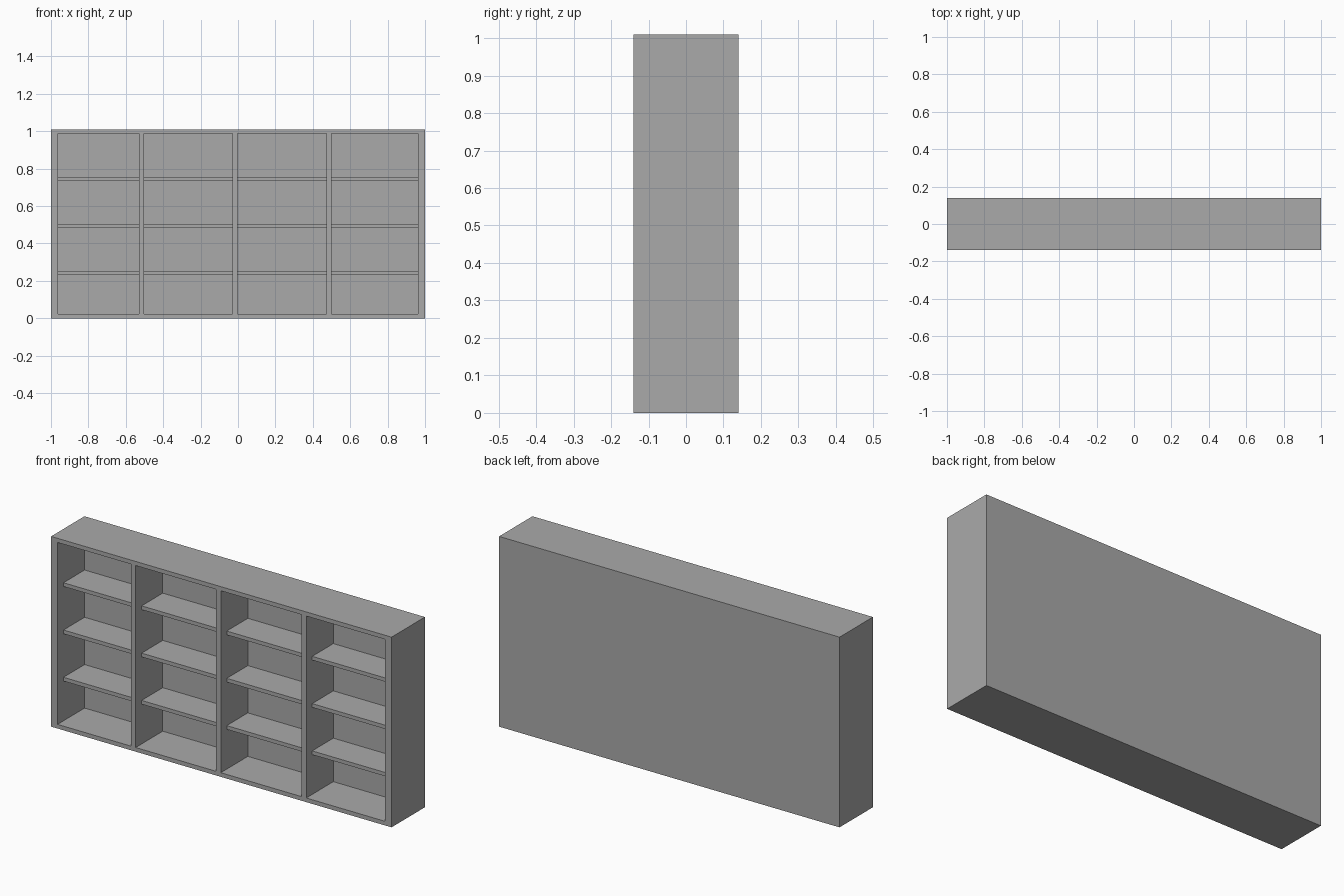
import bpy, bmesh
from mathutils import Matrix

if "Cube" in bpy.data.objects:
    bpy.data.objects.remove(bpy.data.objects["Cube"])

grey = bpy.data.materials.new("plain_grey")
grey.diffuse_color = (0.4, 0.4, 0.4, 1)
grey.use_nodes = True
grey.node_tree.nodes["Principled BSDF"].inputs["Base Color"].default_value = grey.diffuse_color

FRONT, BACK, HEIGHT = -0.14, 0.14, 1.01
INNER_BACK = 0.087
SHELF_FRONT = -0.09
COLUMNS = [(-0.962, -0.53), (-0.503, -0.03), (-0.003, 0.472), (0.499, 0.962)]
SHELVES = [0.233, 0.484, 0.735]
SHELF_THICK = 0.02


def make_boxes(name, boxes):
    """One object made of axis-aligned boxes given as (x, y, z) ranges."""
    bm = bmesh.new()
    for ranges in boxes:
        centre = [(a + b) / 2 for a, b in ranges]
        size = [b - a for a, b in ranges]
        bmesh.ops.create_cube(bm, size=1, matrix=Matrix.Translation(centre) @ Matrix.Diagonal((*size, 1)))
    mesh = bpy.data.meshes.new(name)
    bm.to_mesh(mesh)
    bm.free()
    mesh.materials.append(grey)
    obj = bpy.data.objects.new(name, mesh)
    bpy.context.collection.objects.link(obj)
    return obj


# Carcass: solid block with four open columns cut in, leaving sides, dividers and back
carcass = make_boxes("carcass", [((-1, 1), (FRONT, BACK), (0, HEIGHT))])
cutter = make_boxes("column_cutter", [(c, (FRONT - 0.1, INNER_BACK), (0.022, 0.988)) for c in COLUMNS])
cutter.hide_render = True
cut = carcass.modifiers.new("columns", 'BOOLEAN')
cut.operation = 'DIFFERENCE'
cut.solver = 'EXACT'
cut.object = cutter
bpy.context.view_layer.objects.active = carcass
bpy.ops.object.modifier_apply(modifier=cut.name)
bpy.data.objects.remove(cutter)

# Shelves: set back from the front edge, three in each column
for i, column in enumerate(COLUMNS, 1):
    for j, z in enumerate(SHELVES, 1):
        make_boxes(f"shelf_{i}_{j}", [(column, (SHELF_FRONT, INNER_BACK), (z, z + SHELF_THICK))])
